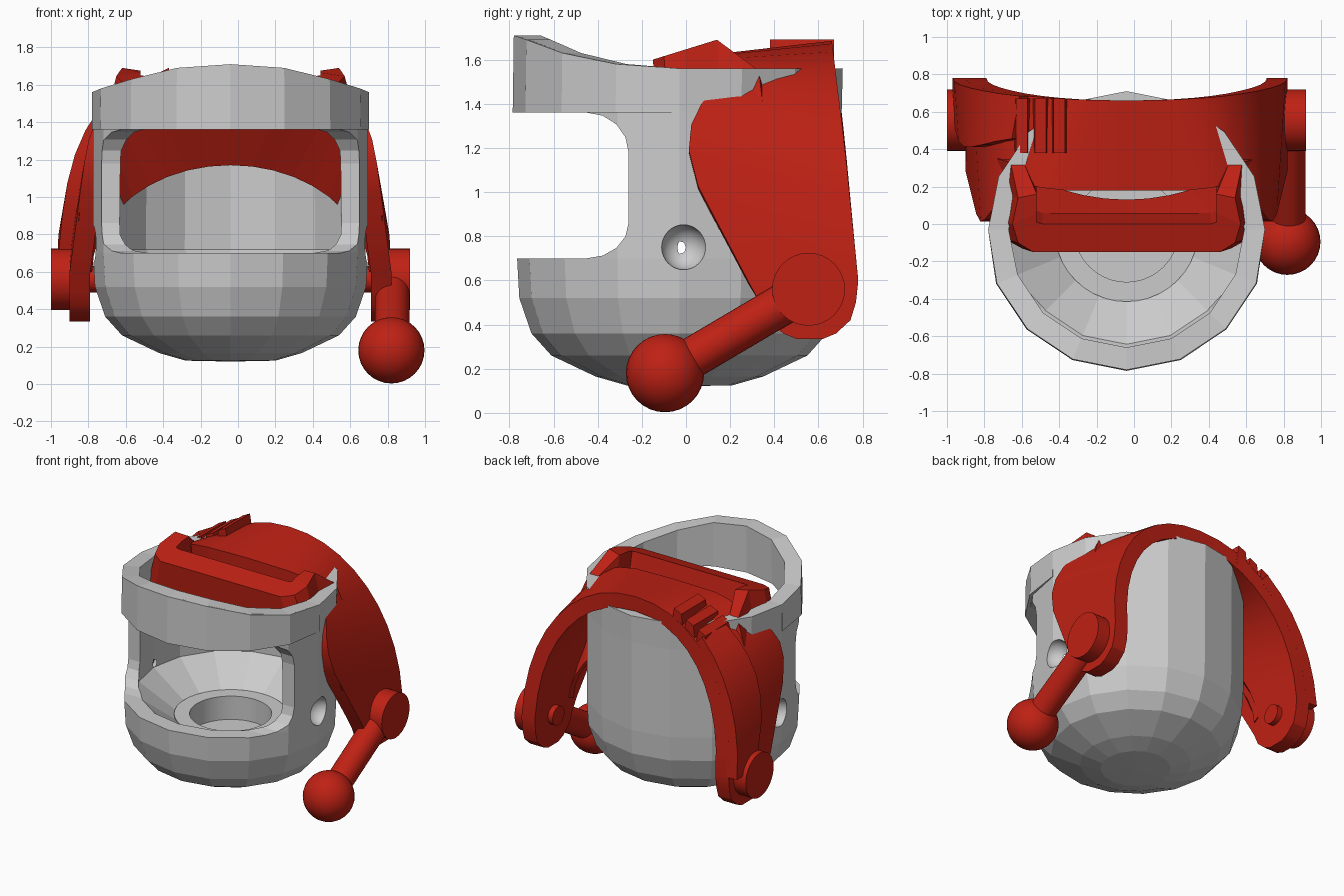
import bpy, bmesh, math
from mathutils import Vector

if "Cube" in bpy.data.objects:
    bpy.data.objects.remove(bpy.data.objects["Cube"])

CX, CY = -0.04, -0.03          # helmet axis
red = bpy.data.materials.new("red")
red.diffuse_color = (0.52, 0.015, 0.007, 1)
red.use_nodes = True
red.node_tree.nodes["Principled BSDF"].inputs["Base Color"].default_value = red.diffuse_color


def finish(ob, color=None, smooth=None):
    if color:
        ob.data.materials.append(color)
    if smooth:
        bpy.ops.object.select_all(action='DESELECT')
        ob.select_set(True)
        bpy.context.view_layer.objects.active = ob
        bpy.ops.object.shade_smooth_by_angle(angle=math.radians(smooth))
    return ob


def loft(name, sections, color=None, closed=False, smooth=None):
    """Bridge closed cross-sections; cap the ends unless the path is closed."""
    bm = bmesh.new()
    rows = [[bm.verts.new(p) for p in s] for s in sections]
    n, k = len(rows), len(rows[0])
    for i in range(n if closed else n - 1):
        a, b = rows[i], rows[(i + 1) % n]
        for j in range(k):
            bm.faces.new((a[j], a[(j + 1) % k], b[(j + 1) % k], b[j]))
    if not closed:
        bm.faces.new(rows[0])
        bm.faces.new(rows[-1])
    bmesh.ops.remove_doubles(bm, verts=bm.verts, dist=1e-4)
    bmesh.ops.recalc_face_normals(bm, faces=bm.faces)
    me = bpy.data.meshes.new(name)
    bm.to_mesh(me)
    bm.free()
    ob = bpy.data.objects.new(name, me)
    bpy.context.collection.objects.link(ob)
    return finish(ob, color, smooth)


def ring(profile, segs, arc=None, top=None):
    """Cross-sections around the helmet axis, starting at the front."""
    out = []
    for i in (arc if arc else range(segs)):
        a = 2 * math.pi * i / segs
        row = []
        for r, z in profile:
            if z is None:                      # raised brow rim
                z = top[min(abs(i), segs - abs(i), 4)]
            if arc and abs(i) == 4:            # band ends flush with the shell
                r = min(r, .74)
            row.append((CX + r * math.sin(a), CY - r * math.cos(a), z))
        out.append(row)
    return out


def rod(name, p, q, r, color, segs=32):
    p, q = Vector(p), Vector(q)
    bpy.ops.mesh.primitive_cylinder_add(vertices=segs, radius=r, depth=(q - p).length,
        location=(p + q) / 2, rotation=(q - p).to_track_quat('Z', 'Y').to_euler())
    ob = bpy.context.object
    ob.name = name
    return finish(ob, color, 35)


def ball(name, loc, r, color=None):
    bpy.ops.mesh.primitive_uv_sphere_add(segments=32, ring_count=16, radius=r, location=loc)
    ob = bpy.context.object
    ob.name = name
    return finish(ob, color, 60)


def cut(target, cutter):
    m = target.modifiers.new("cut", 'BOOLEAN')
    m.object, m.solver = cutter, 'EXACT'
    bpy.context.view_layer.objects.active = target
    bpy.ops.object.modifier_apply(modifier=m.name)
    bpy.data.objects.remove(cutter)


def interp(x, table):
    for (a, u), (b, v) in zip(table, table[1:]):
        if x <= b:
            return u + (v - u) * max(0, x - a) / (b - a)
    return table[-1][1]


# Helmet shell: 16-sided hollow bowl with raised brow
brow_top = [1.71, 1.69, 1.63, 1.58, 1.56]
shell_profile = [(0, .12), (.24, .125), (.38, .165), (.58, .26), (.67, .36), (.725, .52),
                 (.735, .7), (.735, 1.36), (.74, None), (.63, None), (.64, .72),
                 (.38, .53), (.30, .53), (.30, .37), (0, .37)]
helmet = loft("helmet_shell", ring(shell_profile, 16, top=brow_top), closed=True)

# Face opening with rounded rear corners
outline = [(-1.2, .7)]
for zc, a0 in ((.86, -90), (1.18, 0)):
    outline += [(-.45 + .19 * math.cos(math.radians(a0 + t)), zc + (.16 if zc < 1 else .18) *
                 math.sin(math.radians(a0 + t))) for t in (0, 22.5, 45, 67.5, 90)]
outline += [(-1.2, 1.36)]
cut(helmet, loft("opening_cutter", [[(x, y, z) for y, z in outline] for x in (-1.3, 1.3)]))

# Round side sockets
for s in (-1, 1):
    cut(helmet, ball("socket_cutter", (CX + s * .735, -.01, .75), .102))

# Brow band and neck ring
loft("brow_band", ring([(.70, 1.36), (.755, 1.36), (.75, None), (.63, None)], 16,
                       arc=range(-4, 5), top=brow_top))
loft("neck_ring", ring([(.385, .50), (.385, .545), (.28, .545), (.28, .36)], 40), closed=True, smooth=30)


# Visor arch curves in the x-z plane, left to right
def arch(n, apex, legs=True, taper=0, count=20):
    pts = []
    for i in range(count + 1):
        a = math.pi * (1 - i / count)
        c, s = math.cos(a), max(0, math.sin(a))
        z = .6 + (apex - .6) * s ** (2 / n)
        width = .86 - taper * min(1, (z - .6) / .5)
        pts.append((math.copysign(width * abs(c) ** (2 / n), c), z))
    leg = [(.86, .335), (.86, .36), (.86, .42), (.86, .5)] if legs else []
    return [(-u, z) for u, z in leg] + pts + leg[::-1]


def offset(pts, d):
    out = []
    for i, (u, z) in enumerate(pts):
        a, b = pts[max(0, i - 1)], pts[min(len(pts) - 1, i + 1)]
        t = Vector((b[0] - a[0], b[1] - a[1])).normalized()
        out.append((u - t.y * d, z + t.x * d))
    return out


FRONT_Y = [(.335, .50), (.36, .44), (.42, .37), (.55, .31), (.93, .08), (1.2, .01),
           (1.35, .03), (1.5, .15), (1.58, .22), (1.62, .18)]
BACK_Y = [(.335, .62), (.36, .68), (.42, .745), (.55, .785), (1.2, .72), (1.69, .66)]
front, back = arch(4.2, 1.63, taper=.06), arch(2.15, 1.685)


def strip(name, i0, i1, s0, s1, lo, hi, smooth=None):
    """Piece of the arch between samples i0..i1 and depth fractions s0..s1."""
    layers = {d: (offset(front, d), offset(back, d)) for d in (lo, hi)}
    secs = []
    for i in range(i0, i1 + 1):
        yf, yb = interp(front[i][1], FRONT_Y), interp(back[i][1], BACK_Y)
        row = []
        for d, s in ((hi, s0), (hi, s1), (lo, s1), (lo, s0)):
            f, b = layers[d][0][i], layers[d][1][i]
            row.append((CX + f[0] + (b[0] - f[0]) * s, yf + (yb - yf) * s, f[1] + (b[1] - f[1]) * s))
        secs.append(row)
    return loft(name, secs, red, smooth=smooth)


strip("visor_arch", 0, len(front) - 1, 0, 1, -.11, 0, 30)
strip("visor_side_panel", 4, 10, .55, 1, -.02, .07, 30)

# Ridges across the arch top
for u, z in ((-.58, 1.53), (-.48, 1.58), (-.38, 1.64)):
    loft("top_ridge", [[(u + dx - .02, y, z + dz) for dx, dz in ((-.05, -.14), (-.03, .02), (.03, .05), (.055, -.1))]
                       for y in (.38, .67)], red)

# Visor cap: inner crescent seen through the face opening
cap, outer = [], arch(3.4, 1.52, legs=False)
for i, (u, z) in enumerate(outer):
    a = math.pi * (1 - i / (len(outer) - 1))
    u2, z2 = .74 * math.cos(a), .6 + .57 * math.sin(a)
    w = min(1, (abs(u) / .8) ** 3)
    y1 = -.12 * (1 - w) + (interp(z, FRONT_Y) + .02) * w
    y2 = .09 + .25 * (u2 / .74) ** 2
    u *= .95
    cap.append([(CX + u, y1, z), (CX + u2, y2, z2), (CX + u2, y2 + .04, z2 + .02), (CX + u, y1 + .07, z)])
loft("visor_cap", cap, red)

# Raised window frame on the visor, sides sloping outward
half = [((.62, .33), (.55, .33)), ((.58, .14), (.48, .16)), ((.61, 0), (.48, .06)),
        ((.58, -.10), (.48, .01)), ((.50, -.15), (.45, .0))]
path = [((-a, b), (-c, d)) for (a, b), (c, d) in half] + half[::-1]
secs = []
for (ou, oy), (iu, iy) in path:
    zo, zi = (interp(y, [(-.15, 1.6), (.14, 1.69), (.33, 1.55)]) for y in (oy, iy))
    secs.append([(CX + ou, oy, zo), (CX + iu, iy, zi), (CX + iu, iy + .06, 1.38), (CX + ou * 1.12, oy + .02, 1.37)])
loft("window_frame", secs, red)

# Pivot discs and inner bolts
for s in (-1, 1):
    rod("pivot_disc", (CX + s * .80, .555, .56), (CX + s * .96, .555, .56), .165, red)
    rod("pivot_bolt", (CX + s * .71, .555, .56), (CX + s * .82, .555, .56), .07, red)

# Lever with ball knob on the right side
rod("lever_arm", (.825, .52, .54), (.825, -.09, .18), .093, red)
ball("lever_knob", (.82, -.095, .18), .177, red)
